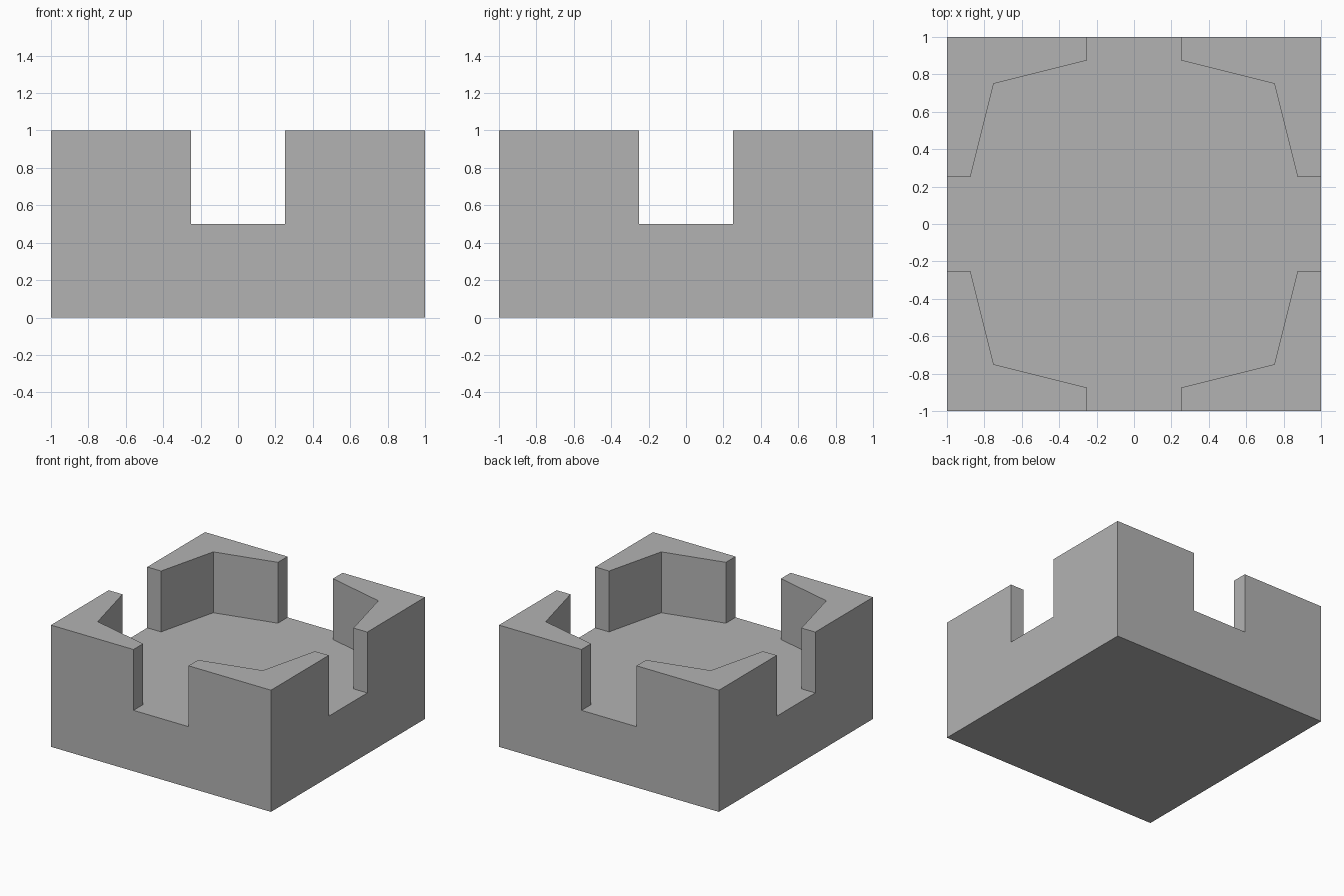
import bpy
import bmesh

cube = bpy.data.objects.get("Cube")
if cube:
    bpy.data.objects.remove(cube, do_unlink=True)

FLOOR_HEIGHT = 0.5
WALL_HEIGHT = 0.5

# Single grey material
grey = bpy.data.materials.new("stone grey")
grey.use_nodes = True
colour = (0.45, 0.45, 0.45, 1)
grey.diffuse_color = colour
grey.node_tree.nodes["Principled BSDF"].inputs["Base Color"].default_value = colour


def quarter_turn(point, times):
    x, y = point
    for _ in range(times):
        x, y = -y, x
    return x, y


def raise_faces(bm, faces, height):
    """Extrude faces upward and return the raised ones."""
    geom = bmesh.ops.extrude_face_region(bm, geom=faces)["geom"]
    verts = [g for g in geom if isinstance(g, bmesh.types.BMVert)]
    bmesh.ops.translate(bm, verts=verts, vec=(0, 0, height))
    return [g for g in geom if isinstance(g, bmesh.types.BMFace)]


# Plan: inner edge of one corner wall, from the side gap to the back gap
inner = [(1, 0.25), (0.875, 0.25), (0.75, 0.75), (0.25, 0.875), (0.25, 1)]
bm = bmesh.new()
floor_loop = []
for turn in range(4):
    edge = [bm.verts.new((*quarter_turn(p, turn), 0)) for p in inner]
    tip = bm.verts.new((*quarter_turn((1, 1), turn), 0))
    floor_loop += edge
    bm.faces.new([edge[0], tip] + edge[:0:-1])
bm.faces.new(floor_loop)

# Solid base, then the four corner walls
top = raise_faces(bm, bm.faces[:], FLOOR_HEIGHT)
corners = [f for f in top if len(f.verts) == len(inner) + 1]
raise_faces(bm, corners, WALL_HEIGHT)

# Merge coplanar faces into clean outer walls
bmesh.ops.recalc_face_normals(bm, faces=bm.faces[:])
bmesh.ops.dissolve_limit(bm, angle_limit=0.01, verts=bm.verts[:], edges=bm.edges[:])
bmesh.ops.recalc_face_normals(bm, faces=bm.faces[:])

mesh = bpy.data.meshes.new("walled_block")
bm.to_mesh(mesh)
bm.free()
mesh.materials.append(grey)
block = bpy.data.objects.new("walled_block", mesh)
bpy.context.collection.objects.link(block)
